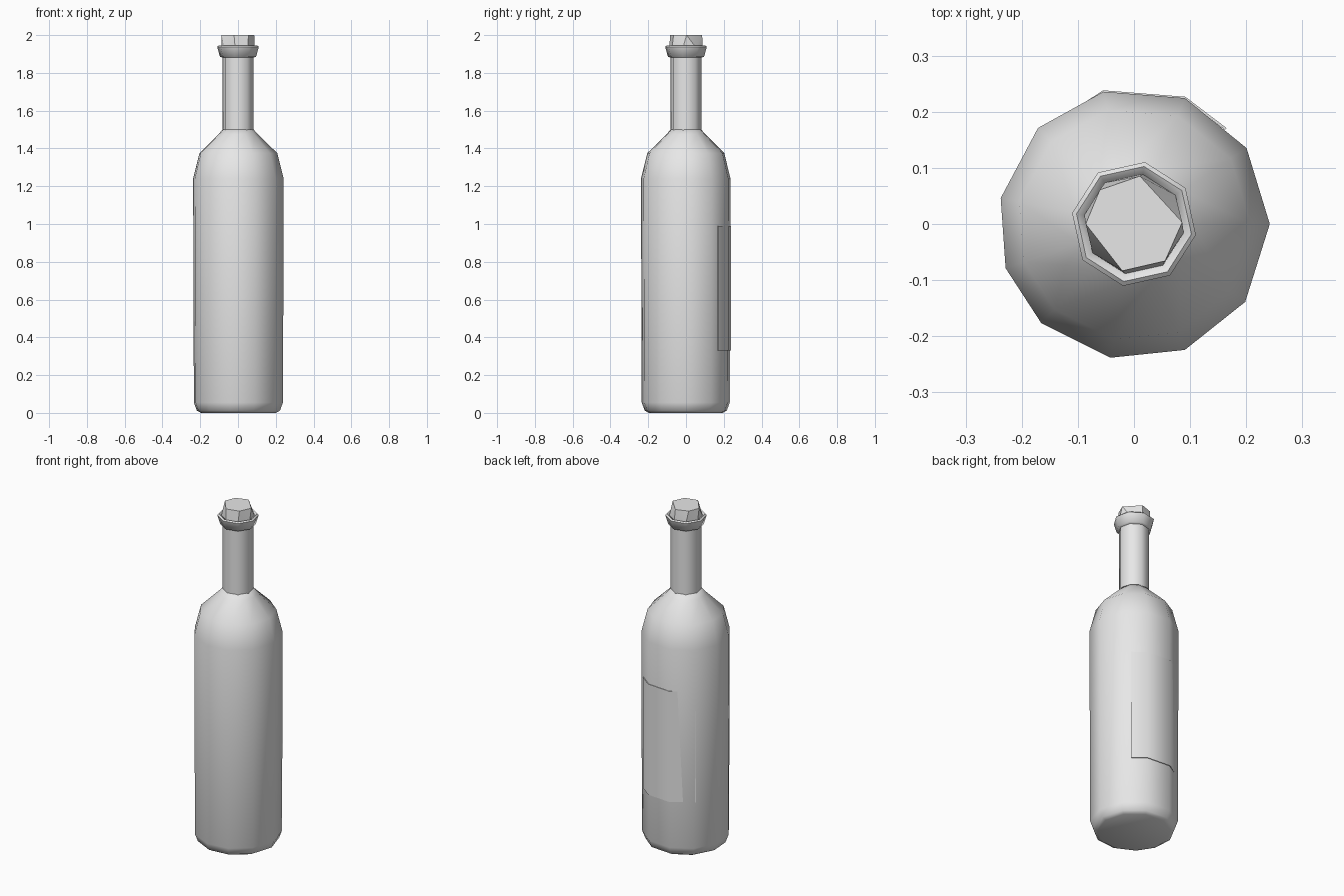
import bpy, bmesh, math

cube = bpy.data.objects.get("Cube")
if cube:
    bpy.data.objects.remove(cube)

grey = bpy.data.materials.new("plain grey")
grey.use_nodes = True
grey.diffuse_color = (0.8, 0.8, 0.8, 1)
grey.node_tree.nodes["Principled BSDF"].inputs["Base Color"].default_value = (0.8, 0.8, 0.8, 1)


def finish(name, bm, smooth=50):
    bmesh.ops.recalc_face_normals(bm, faces=bm.faces)
    mesh = bpy.data.meshes.new(name)
    bm.to_mesh(mesh)
    bm.free()
    mesh.materials.append(grey)
    obj = bpy.data.objects.new(name, mesh)
    bpy.context.collection.objects.link(obj)
    bpy.ops.object.select_all(action='DESELECT')
    obj.select_set(True)
    bpy.context.view_layer.objects.active = obj
    bpy.ops.object.shade_smooth_by_angle(angle=math.radians(smooth))
    return obj


def ring(bm, radius, z, angles):
    return [bm.verts.new((radius * math.cos(math.radians(a)),
                          radius * math.sin(math.radians(a)), z)) for a in angles]


def lathe(name, profile, angles, closed=False, smooth=50):
    """Sweep a (radius, height) profile around z through the given angles."""
    bm = bmesh.new()
    rings = [ring(bm, r, z, angles) for r, z in profile]
    n = len(angles)
    pairs = list(zip(rings, rings[1:]))
    if closed:
        pairs.append((rings[-1], rings[0]))
    else:
        bm.faces.new(rings[0])
        bm.faces.new(rings[-1])
    for low, high in pairs:
        for i in range(n):
            j = (i + 1) % n
            bm.faces.new((low[i], low[j], high[j], high[i]))
    return finish(name, bm, smooth)


# Bottle body with rounded foot and sloping shoulder
body_angles = [0, 34, 68, 103, 135, 169, 199, 227, 260, 292, 325]
body_profile = [(0.2, 0), (0.222, 0.012), (0.238, 0.055), (0.242, 1.24),
                (0.208, 1.375), (0.105, 1.475), (0.083, 1.5)]
lathe("bottle_body", body_profile, body_angles)

# Neck
neck_angles = [45 * i - 10 for i in range(8)]
lathe("neck", [(0.083, 1.47), (0.083, 1.94)], neck_angles)

# Flared collar around the mouth
lathe("neck_collar", [(0.08, 1.88), (0.097, 1.885), (0.112, 1.938),
                      (0.104, 1.945), (0.088, 1.935)], neck_angles, closed=True, smooth=60)

# Stopper: eight-sided foot turning into a six-sided top
bm = bmesh.new()
ring(bm, 0.09, 1.935, neck_angles)
ring(bm, 0.086, 2.0, [2, 83, 135, 180, 256, 310])
hull = bmesh.ops.convex_hull(bm, input=bm.verts)
finish("stopper", bm, 30)

# Thin label wrapped over the back of the body
bm = bmesh.new()
label_angles = [46, 68, 103, 138]
inner, outer = 0.24, 0.2445
loops = []
for r, z in ((inner, 0.33), (outer, 0.33), (outer, 0.99), (inner, 0.99)):
    loops.append(ring(bm, r, z, label_angles))
    # The end corners lie on the flat sides of the body
    for v in (loops[-1][0], loops[-1][-1]):
        v.co.x *= 0.972
        v.co.y *= 0.972
for a, b in zip(loops, loops[1:] + loops[:1]):
    for i in range(len(label_angles) - 1):
        bm.faces.new((a[i], a[i + 1], b[i + 1], b[i]))
for end in (0, -1):
    bm.faces.new([loop[end] for loop in loops])
finish("back_label", bm)
